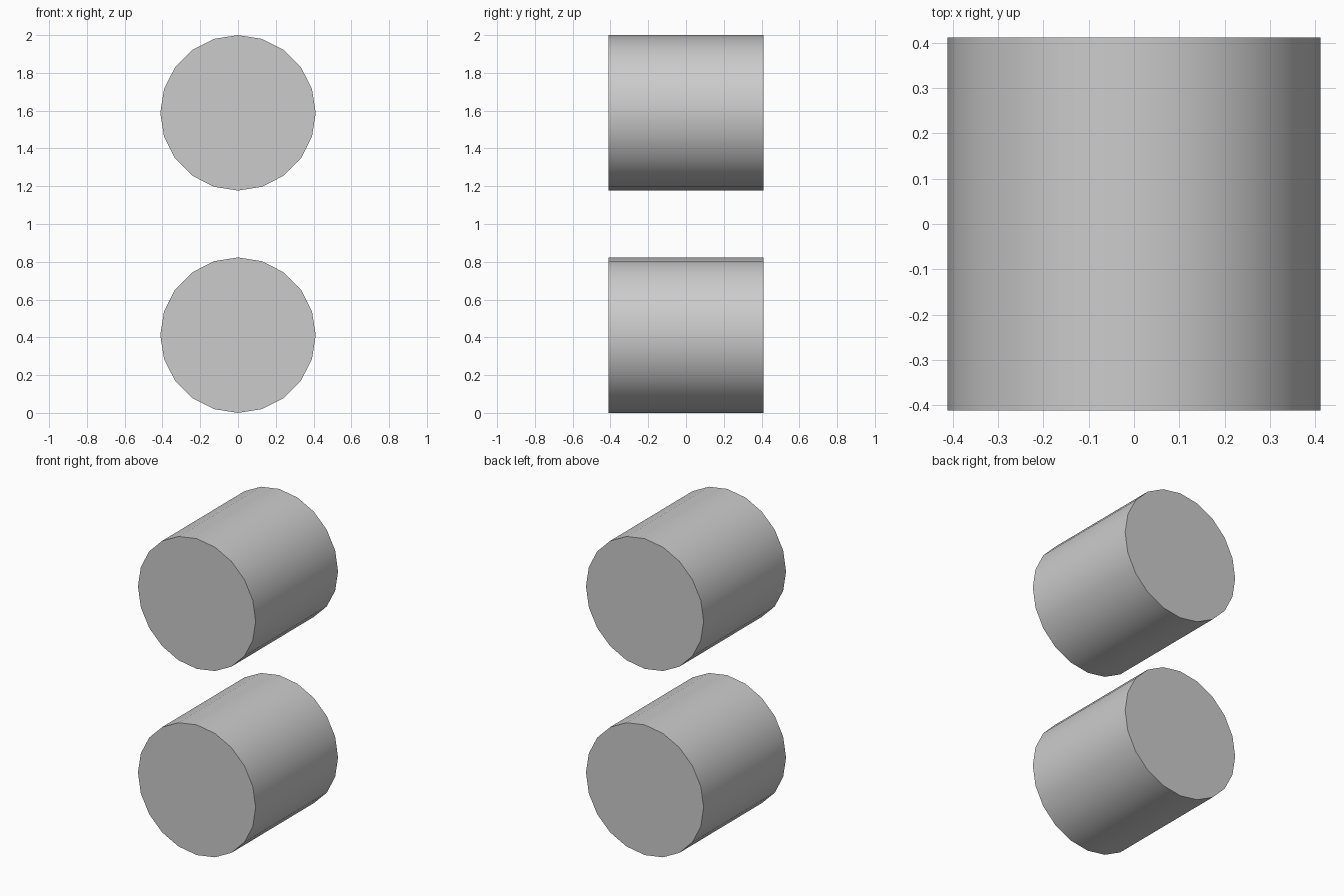
import bpy
from math import radians

if "Cube" in bpy.data.objects:
    bpy.data.objects.remove(bpy.data.objects["Cube"])

RADIUS = 0.4115
LENGTH = 0.823


def add_roller(name, z):
    # 20-sided solid cylinder lying along y, smooth side and sharp cap rims
    bpy.ops.mesh.primitive_cylinder_add(
        vertices=20, radius=RADIUS, depth=LENGTH,
        location=(0, 0, z), rotation=(radians(90), 0, 0))
    roller = bpy.context.object
    roller.name = name
    bpy.ops.object.shade_smooth_by_angle(angle=radians(30))


# Two equal cylinders stacked with a gap between them
add_roller("lower_cylinder", RADIUS)
add_roller("upper_cylinder", 2 - RADIUS)
